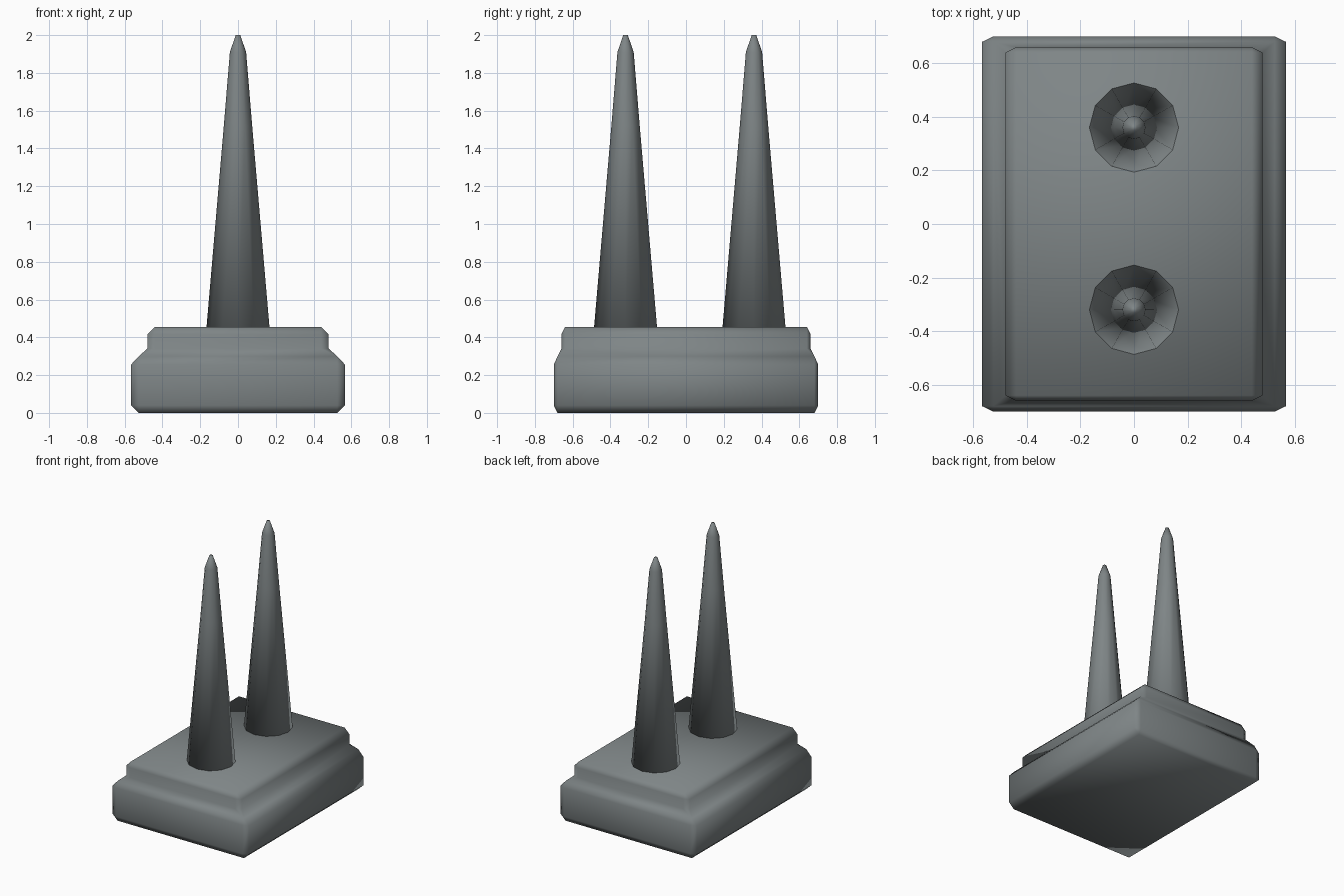
import bpy, bmesh, math

if "Cube" in bpy.data.objects:
    bpy.data.objects.remove(bpy.data.objects["Cube"])

metal = bpy.data.materials.new("dull_grey_metal")
metal.diffuse_color = (0.21, 0.235, 0.24, 1)
metal.use_nodes = True
metal.node_tree.nodes["Principled BSDF"].inputs["Base Color"].default_value = metal.diffuse_color


def finish(name, bm, angle=None):
    bmesh.ops.recalc_face_normals(bm, faces=bm.faces[:])
    me = bpy.data.meshes.new(name)
    bm.to_mesh(me)
    bm.free()
    me.materials.append(metal)
    ob = bpy.data.objects.new(name, me)
    bpy.context.collection.objects.link(ob)
    for p in me.polygons:
        p.use_smooth = True
    return ob


def loft(name, rings):
    """Join equal-length rings of points with quads and cap both ends."""
    bm = bmesh.new()
    loops = [[bm.verts.new(p) for p in r] for r in rings]
    n = len(loops[0])
    for a, b in zip(loops, loops[1:]):
        for i in range(n):
            j = (i + 1) % n
            bm.faces.new((a[i], a[j], b[j], b[i]))
    bm.faces.new(loops[0][::-1])
    bm.faces.new(loops[-1])
    bmesh.ops.remove_doubles(bm, verts=bm.verts[:], dist=0.0005)
    return finish(name, bm)


def slab_ring(x, y, z, cx, cy):
    """Rectangle with clipped corners (cx = cy = 0 gives a plain rectangle)."""
    return [(x, -y + cy, z), (x, y - cy, z), (x - cx, y, z), (-x + cx, y, z),
            (-x, y - cy, z), (-x, -y + cy, z), (-x + cx, -y, z), (x - cx, -y, z)]


# stepped base with chamfered edges
loft("stepped_base", [
    slab_ring(0.525, 0.68, 0.0, 0, 0),
    slab_ring(0.567, 0.70, 0.04, 0.042, 0.02),
    slab_ring(0.567, 0.70, 0.255, 0.042, 0.02),
    slab_ring(0.525, 0.68, 0.30, 0, 0),
    slab_ring(0.48, 0.66, 0.34, 0.04, 0.02),
    slab_ring(0.48, 0.66, 0.415, 0.04, 0.02),
    slab_ring(0.44, 0.64, 0.455, 0, 0),
])

# two tapered twelve-sided spikes
PROFILE = [(0.167, 0.45), (0.075, 1.52), (0.043, 1.91), (0.012, 2.0)]
for name, y in (("front_spike", -0.32), ("rear_spike", 0.36)):
    loft(name, [[(r * math.cos(i * math.tau / 12), y + r * math.sin(i * math.tau / 12), z)
                 for i in range(12)] for r, z in PROFILE])
